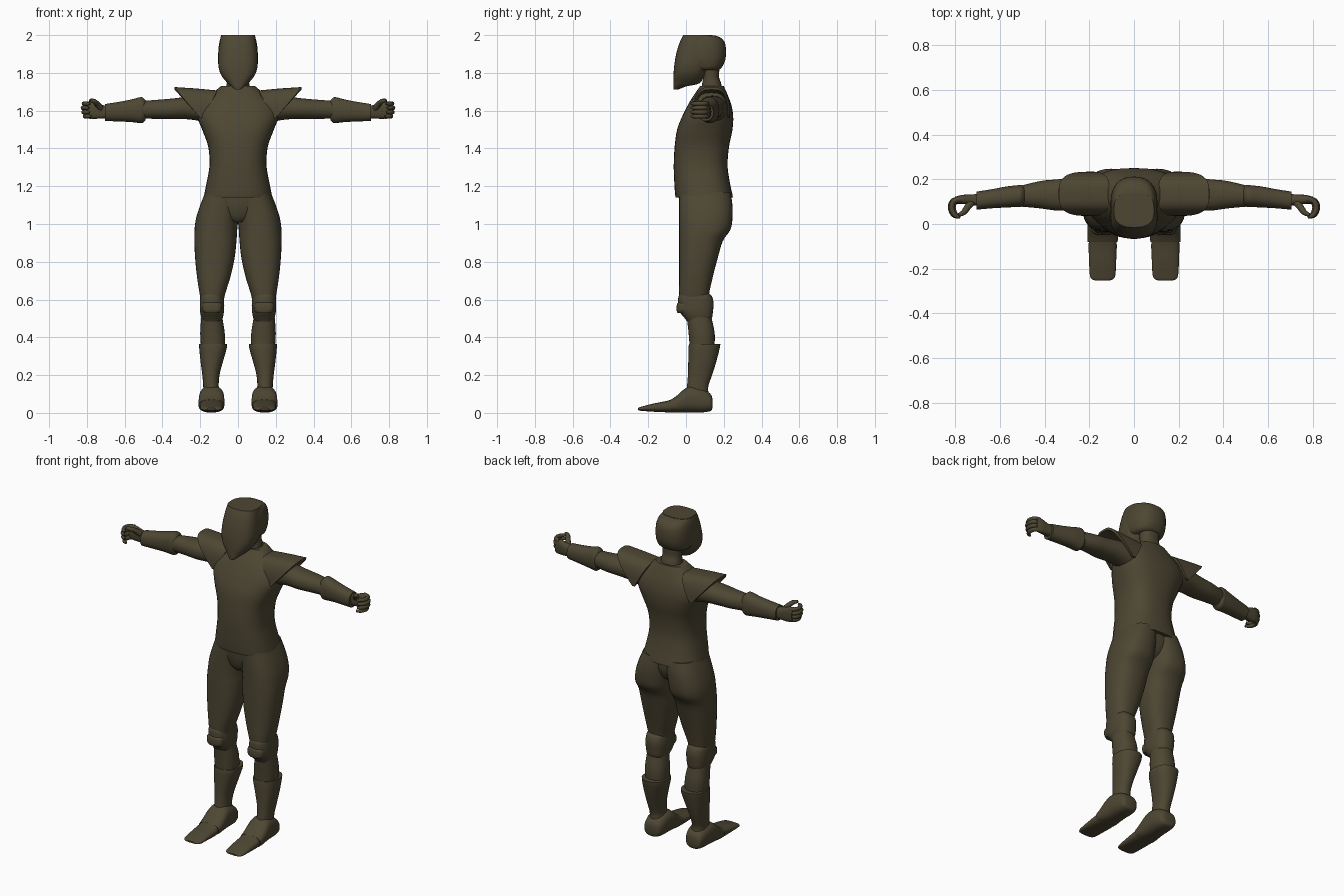
import bpy, bmesh, math

olive = bpy.data.materials.new("dark_olive")
olive.diffuse_color = (0.075, 0.062, 0.033, 1)


def finish(ob, mirror):
    bpy.context.scene.collection.objects.link(ob)
    ob.data.materials.append(olive)
    if mirror:
        ob.modifiers.new("mirror", "MIRROR").use_mirror_merge = False
    return ob


def to_object(name, bm, mirror, angle=40):
    bmesh.ops.recalc_face_normals(bm, faces=bm.faces)
    for f in bm.faces:
        f.smooth = True
    for e in bm.edges:
        e.smooth = len(e.link_faces) == 2 and e.calc_face_angle(0) < math.radians(angle)
    me = bpy.data.meshes.new(name)
    bm.to_mesh(me)
    bm.free()
    return finish(bpy.data.objects.new(name, me), mirror)


def spline(rows, steps=4):
    """Catmull-Rom interpolation of section rows."""
    out = []
    n = len(rows)
    for i in range(n - 1):
        a, b, c, d = rows[max(i - 1, 0)], rows[i], rows[i + 1], rows[min(i + 2, n - 1)]
        for k in range(steps):
            t = k / steps
            out.append([0.5 * (2 * q + (r - p) * t + (2 * p - 5 * q + 4 * r - s) * t * t
                               + (3 * q - p - 3 * r + s) * t ** 3)
                        for p, q, r, s in zip(a, b, c, d)])
    out.append(list(rows[-1]))
    return out


def loft(name, axis, rows, power=2.3, mirror=False, steps=4, sides=32):
    """Rows are (position, u min, u max, v min, v max) of rounded sections."""
    bm = bmesh.new()
    rings = []
    for pos, u0, u1, v0, v1 in spline(rows, steps):
        ring = []
        for i in range(sides):
            a = 2 * math.pi * i / sides
            c, s = math.cos(a), math.sin(a)
            u = (u0 + u1) / 2 + (u1 - u0) / 2 * math.copysign(abs(c) ** (2 / power), c)
            v = (v0 + v1) / 2 + (v1 - v0) / 2 * math.copysign(abs(s) ** (2 / power), s)
            co = {"x": (pos, u, v), "y": (u, pos, v), "z": (u, v, pos)}[axis]
            ring.append(bm.verts.new(co))
        rings.append(ring)
    for r, q in zip(rings, rings[1:]):
        for i in range(sides):
            j = (i + 1) % sides
            bm.faces.new((r[i], r[j], q[j], q[i]))
    bm.faces.new(rings[0])
    bm.faces.new(rings[-1])
    return to_object(name, bm, mirror)


def tube(name, pts, radii, mirror=True):
    cu = bpy.data.curves.new(name, "CURVE")
    cu.dimensions = "3D"
    cu.bevel_depth = 1.0
    cu.bevel_resolution = 2
    cu.use_fill_caps = True
    sp = cu.splines.new("POLY")
    rows = spline([(*p, r) for p, r in zip(pts, radii)], 3)
    sp.points.add(len(rows) - 1)
    for p, (x, y, z, r) in zip(sp.points, rows):
        p.co = (x, y, z, 1)
        p.radius = r
    sp.use_smooth = True
    finish(bpy.data.objects.new(name, cu), mirror)


# torso with flared hem
loft("torso", "z", [
    (1.14, -.18, .18, -.055, .248), (1.16, -.178, .178, -.058, .245),
    (1.22, -.166, .166, -.062, .232), (1.31, -.151, .151, -.065, .22),
    (1.41, -.158, .158, -.06, .228), (1.50, -.19, .19, -.047, .246),
    (1.57, -.215, .215, -.02, .25), (1.63, -.20, .20, .01, .24),
    (1.68, -.15, .15, .04, .222), (1.73, -.09, .09, .075, .20)], 2.5)
loft("neck", "z", [(1.66, -.07, .07, .075, .2), (1.74, -.06, .06, .085, .187),
                   (1.78, -.056, .056, .09, .175), (1.85, -.06, .06, .08, .18)])

# head: pointed face mask and rounded helmet shell
loft("face_mask", "z", [
    (1.712, -.015, .015, -.066, -.04), (1.728, -.034, .034, -.067, .0),
    (1.745, -.055, .055, -.067, .07), (1.79, -.09, .09, -.066, .10),
    (1.84, -.104, .104, -.062, .12), (1.90, -.104, .104, -.052, .14),
    (1.96, -.097, .097, -.034, .14), (2.0, -.09, .09, -.015, .14)], 2.7)
loft("helmet", "z", [
    (1.815, -.08, .08, .03, .17), (1.83, -.094, .094, .01, .19),
    (1.87, -.104, .104, -.03, .208), (1.92, -.104, .104, -.03, .212),
    (1.96, -.099, .099, -.02, .205), (1.985, -.092, .092, -.01, .185),
    (1.998, -.085, .085, 0, .155)], 2.4)

# hips and legs
loft("pelvis", "z", [(1.01, -.04, .04, .0, .16), (1.04, -.10, .10, -.02, .2),
                     (1.10, -.16, .16, -.035, .225), (1.17, -.165, .165, -.04, .225)])
loft("thigh", "z", [
    (.59, .075, .195, -.03, .12), (.63, .068, .203, -.036, .122),
    (.72, .04, .217, -.036, .142), (.82, .018, .227, -.036, .168),
    (.91, .008, .231, -.036, .195), (.97, .004, .23, -.036, .235),
    (1.03, -.002, .222, -.036, .246), (1.10, -.01, .20, -.036, .246),
    (1.17, -.02, .172, -.036, .235)], 2.4, True)
loft("knee_guard", "z", [
    (.485, .09, .185, .005, .125), (.505, .08, .194, -.01, .138),
    (.54, .074, .201, -.037, .143), (.58, .073, .202, -.042, .146),
    (.615, .077, .2, -.04, .138), (.635, .085, .192, -.03, .12)], 2.6, True)
loft("knee_plate", "z", [(.53, .095, .18, -.046, .03), (.545, .085, .19, -.05, .03),
                         (.575, .085, .19, -.048, .03), (.585, .095, .18, -.04, .03)],
     3, True)
loft("upper_calf", "z", [(.34, .07, .195, .02, .15), (.42, .07, .2, .014, .152),
                         (.50, .082, .195, .005, .136), (.54, .085, .19, 0, .13)],
     2.3, True)
loft("shin_guard", "z", [
    (.10, .095, .185, .0, .12), (.14, .102, .184, .005, .118),
    (.20, .098, .189, .01, .138), (.27, .08, .198, .012, .16),
    (.34, .06, .205, .013, .178), (.365, .058, .206, .016, .182)], 2.3, True)
loft("boot", "y", [
    (.14, .115, .175, .025, .075), (.13, .09, .19, .01, .10),
    (.09, .077, .2, .003, .128), (.03, .074, .205, .002, .143),
    (-.01, .072, .208, .002, .125), (-.05, .072, .209, .002, .09),
    (-.08, .073, .208, .005, .07)], 2.6, True)
loft("boot_toe", "y", [
    (-.05, .08, .2, .002, .08), (-.10, .077, .203, .003, .064),
    (-.17, .08, .201, .006, .05), (-.225, .083, .198, .01, .036),
    (-.246, .092, .19, .012, .03), (-.253, .11, .172, .016, .025)], 2.6, True)

# arms
loft("upper_arm", "x", [
    (.13, .06, .22, 1.53, 1.68), (.25, .065, .21, 1.553, 1.675),
    (.34, .06, .2, 1.555, 1.665), (.42, .07, .192, 1.556, 1.658),
    (.53, .08, .165, 1.56, 1.65)], 2.2, True)
loft("forearm_guard", "x", [
    (.49, .085, .168, 1.55, 1.655), (.505, .077, .175, 1.535, 1.67),
    (.525, .076, .173, 1.535, 1.67), (.57, .074, .168, 1.54, 1.658),
    (.64, .07, .155, 1.543, 1.645), (.705, .064, .145, 1.546, 1.635)], 2.3, True)

# shoulder cap: arch over the arm, narrow at the bottom and wide on top
bm = bmesh.new()
grid = []
for i in range(33):
    a = math.pi * i / 32
    c, t = math.cos(a), max(math.sin(a), 0) ** .75
    row = []
    for k in range(9):
        s = k / 8
        x = (.185 - .075 * t) * (1 - s) + (.2 + .137 * t) * s
        y = .135 - .092 * math.copysign(abs(c) ** .6, c)
        z = 1.562 + t * (.138 + .018 * s ** 2 + .006 * math.sin(math.pi * s))
        row.append(bm.verts.new((x, y, z)))
    grid.append(row)
for r, q in zip(grid, grid[1:]):
    for k in range(8):
        bm.faces.new((r[k], r[k + 1], q[k + 1], q[k]))
pad = to_object("shoulder_pad", bm, True, 60)
solid = pad.modifiers.new("thickness", "SOLIDIFY")
solid.thickness = .014
solid.offset = 0

# hands: palm facing forward, curled fingers and thumb
loft("palm", "x", [(.69, .08, .135, 1.56, 1.625), (.73, .085, .132, 1.558, 1.632),
                   (.77, .09, .13, 1.557, 1.645), (.80, .09, .122, 1.562, 1.643)],
     2.6, True)
for n, (z, shift) in enumerate([(1.57, -.008), (1.592, 0), (1.615, .003), (1.637, -.002)]):
    tube("finger_%d" % (n + 1),
         [(.775, .112, z), (.808 + shift, .102, z), (.818 + shift, .072, z),
          (.806 + shift, .042, z), (.785 + shift, .03, z)],
         [.013, .0125, .012, .011, .007])
tube("thumb", [(.725, .1, 1.61), (.745, .075, 1.635), (.762, .052, 1.65), (.785, .04, 1.655)],
     [.018, .015, .013, .008])
